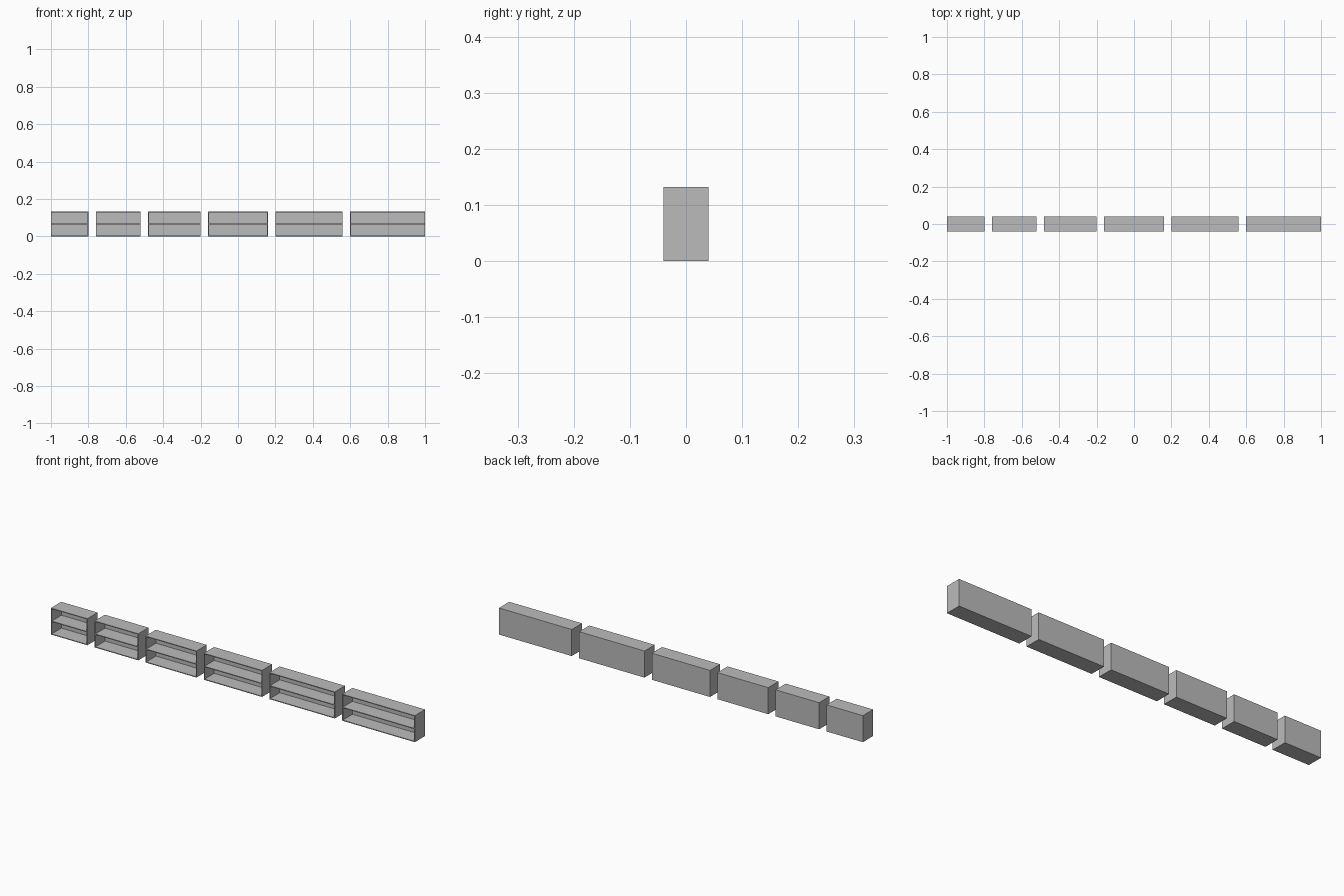
import bpy

cube = bpy.data.objects.get("Cube")
if cube:
    bpy.data.objects.remove(cube, do_unlink=True)

# Single flat grey
grey = bpy.data.materials.new("shelf_grey")
grey.use_nodes = True
colour = (0.5, 0.5, 0.5, 1)
grey.diffuse_color = colour
grey.node_tree.nodes["Principled BSDF"].inputs["Base Color"].default_value = colour

DEPTH, HEIGHT, BOARD, GAP = 0.08, 0.132, 0.004, 0.04


def board(name, low, high):
    """Flat board between two opposite corners."""
    centre = [(a + b) / 2 for a, b in zip(low, high)]
    bpy.ops.mesh.primitive_cube_add(size=1, location=centre)
    obj = bpy.context.object
    obj.name = name
    obj.scale = [b - a for a, b in zip(low, high)]
    bpy.ops.object.transform_apply(location=False, rotation=False, scale=True)
    obj.data.materials.append(grey)


def shelf_unit(name, x0, x1):
    """Open-fronted cabinet with one middle shelf."""
    front, back = -DEPTH / 2, DEPTH / 2
    inner0, inner1 = x0 + BOARD, x1 - BOARD
    # Side panels
    board(name + "_right_side", (x0, front, 0), (inner0, back, HEIGHT))
    board(name + "_left_side", (inner1, front, 0), (x1, back, HEIGHT))
    # Bottom, shelf and top
    for i, part in enumerate(("bottom", "shelf", "top")):
        z = i * (HEIGHT - BOARD) / 2
        board(f"{name}_{part}", (inner0, front, z), (inner1, back - BOARD, z + BOARD))
    # Back panel
    board(name + "_back", (inner0, back - BOARD, 0), (inner1, back, HEIGHT))


# Row of six units, each wider than the last
x = -1.0
for i in range(6):
    width = 0.2 + 0.04 * i
    shelf_unit(f"shelf_unit_{i + 1}", x, x + width)
    x += width + GAP
